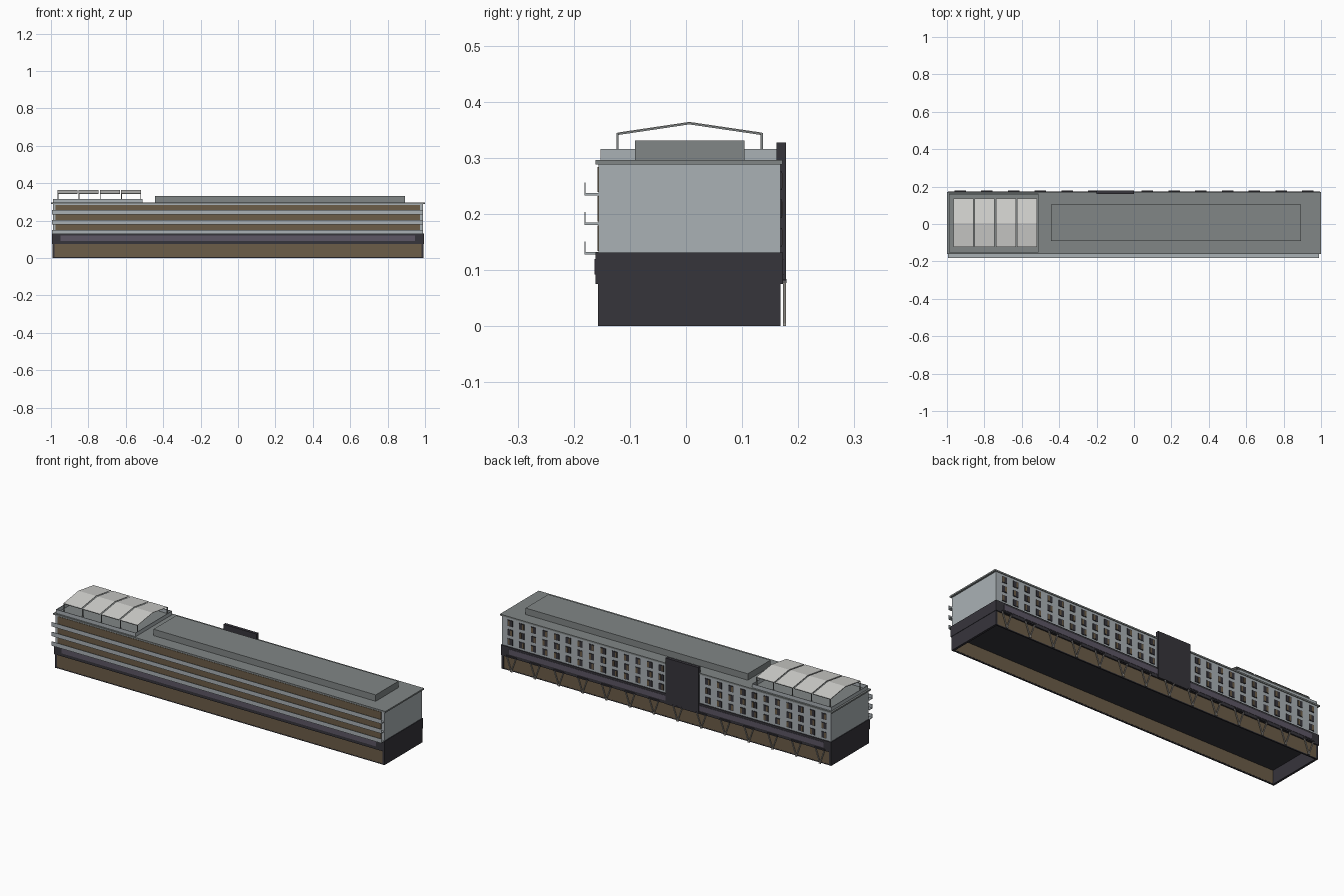
import bpy
import bmesh
from mathutils import Vector

old = bpy.data.objects.get("Cube")
if old:
    bpy.data.objects.remove(old)


def material(name, r, g, b):
    m = bpy.data.materials.new(name)
    m.use_nodes = True
    m.diffuse_color = (r, g, b, 1)
    bsdf = m.node_tree.nodes["Principled BSDF"]
    bsdf.inputs["Base Color"].default_value = (r, g, b, 1)
    bsdf.inputs["Roughness"].default_value = 0.8
    return m


wall = material("pale grey wall", 0.40, 0.44, 0.46)
roof = material("roof grey", 0.22, 0.24, 0.24)
dark = material("dark cladding", 0.037, 0.035, 0.044)
bronze = material("bronze glass", 0.15, 0.11, 0.065)
violet = material("violet glass", 0.11, 0.095, 0.13)
canopy = material("canopy white", 0.64, 0.64, 0.62)
steel = material("strut grey", 0.38, 0.36, 0.33)


class Part:
    """Collects boxes and bars into one object with one colour."""

    def __init__(self, name, mat):
        self.name, self.mat, self.bm = name, mat, bmesh.new()

    def box(self, x, y, z):
        lo, hi = Vector((x[0], y[0], z[0])), Vector((x[1], y[1], z[1]))
        verts = bmesh.ops.create_cube(self.bm, size=1)["verts"]
        bmesh.ops.scale(self.bm, vec=hi - lo, verts=verts)
        bmesh.ops.translate(self.bm, vec=(lo + hi) / 2, verts=verts)
        return self

    def bar(self, a, b, width):
        a, b = Vector(a), Vector(b)
        verts = bmesh.ops.create_cube(self.bm, size=1)["verts"]
        bmesh.ops.scale(self.bm, vec=(width, width, (b - a).length), verts=verts)
        turn = (b - a).to_track_quat("Z", "Y").to_matrix()
        bmesh.ops.rotate(self.bm, cent=(0, 0, 0), matrix=turn, verts=verts)
        bmesh.ops.translate(self.bm, vec=(a + b) / 2, verts=verts)
        return self

    def prism(self, profile, x0, x1):
        base = [self.bm.verts.new((x0, y, z)) for y, z in profile]
        face = self.bm.faces.new(base)
        new = bmesh.ops.extrude_face_region(self.bm, geom=[face])["geom"]
        verts = [v for v in new if isinstance(v, bmesh.types.BMVert)]
        bmesh.ops.translate(self.bm, vec=(x1 - x0, 0, 0), verts=verts)
        return self

    def finish(self):
        bmesh.ops.recalc_face_normals(self.bm, faces=self.bm.faces)
        mesh = bpy.data.meshes.new(self.name)
        self.bm.to_mesh(mesh)
        self.bm.free()
        mesh.materials.append(self.mat)
        bpy.context.collection.objects.link(bpy.data.objects.new(self.name, mesh))


# Ground floor: glass long sides and dark ends, open underneath
ground = Part("ground_floor_glass", bronze)
ground.box((-0.98, 0.98), (-0.155, -0.148), (0.004, 0.075))
ground.box((-0.98, 0.98), (0.16, 0.166), (0.004, 0.075))
ground.finish()
ends = Part("ground_floor_ends", dark)
sill = Part("ground_sill", dark)
for s in (-1, 1):
    ends.box(sorted((s * 0.98, s * 0.992)), (-0.157, 0.168), (0, 0.076))
for y in (-0.156, 0.16):
    sill.box((-0.98, 0.98), (y, y + 0.007), (0, 0.005))
ends.finish()
sill.finish()

# First floor band with a long window on each side
Part("first_floor_band", dark).box((-0.994, 0.994), (-0.161, 0.173), (0.075, 0.131)).finish()
strip = Part("band_windows", violet)
strip.box((-0.95, 0.945), (-0.163, -0.16), (0.092, 0.12))
strip.box((-0.95, 0.945), (0.172, 0.1745), (0.092, 0.12))
strip.finish()

# Upper floors
Part("upper_floors", wall).box((-0.99, 0.99), (-0.156, 0.168), (0.13, 0.29)).finish()
glazing = Part("front_glazing", bronze)
balcony = Part("balconies", wall)
for i in range(3):
    z = 0.13 + i * 0.0525
    glazing.box((-0.975, 0.972), (-0.158, -0.155), (z + 0.004, z + 0.049))
    balcony.box((-0.995, 0.99), (-0.181, -0.155), (z - 0.002, z + 0.002))
    balcony.box((-0.995, 0.99), (-0.181, -0.179), (z, z + 0.021))
glazing.finish()
balcony.finish()

# Rear windows: dark frames, each with a bronze half pane
frames = Part("rear_window_frames", dark)
panes = Part("rear_window_panes", bronze)
spacing = 0.07
for col in range(28):
    x = -0.95 + col * spacing
    if -0.225 < x < 0.025:
        continue
    for row in range(3):
        z = 0.142 + row * 0.0505
        frames.box((x - 0.015, x + 0.015), (0.167, 0.171), (z, z + 0.033))
        side = 1 if (col + row) % 2 else -1
        panes.box(sorted((x + side * 0.002, x + side * 0.013)), (0.17, 0.172), (z + 0.003, z + 0.03))
frames.finish()
panes.finish()

# Rear tower panel
Part("rear_tower_panel", dark).box((-0.2, 0), (0.161, 0.178), (0.076, 0.327)).finish()

# Rear V-shaped struts
struts = Part("rear_struts", steel)
for i in range(14):
    x = (i - 6.5) * 0.143
    for s in (-1, 1):
        struts.bar((x, 0.1755, 0.002), (x + s * 0.028, 0.1755, 0.08), 0.005)
    struts.box((x - 0.006, x + 0.006), (0.173, 0.178), (0, 0.005))
struts.finish()
caps = Part("strut_caps", dark)
for i in range(14):
    x = (i - 6.5) * 0.143
    caps.box((x - 0.03, x + 0.03), (0.172, 0.179), (0.077, 0.084))
caps.finish()

# Roof slab and plant room
Part("roof_slab", roof).box((-1, 1), (-0.161, 0.172), (0.288, 0.296)).finish()
Part("roof_plant_room", roof).box((-0.445, 0.893), (-0.091, 0.104), (0.295, 0.331)).finish()

# Roof terrace parapet
parapet = Part("terrace_parapet", wall)
for y in (-0.152, 0.159):
    parapet.box((-0.99, -0.51), (y, y + 0.003), (0.295, 0.316))
for x in (-0.99, -0.513):
    parapet.box((x, x + 0.003), (-0.152, 0.162), (0.295, 0.316))
parapet.finish()

# Four pitched canopies on posts, with frames along the gables
sheets = Part("canopy_sheets", canopy)
posts = Part("canopy_frames", roof)
eaves, ridge = ((-0.122, 0.345), (0.135, 0.345)), (0.006, 0.364)
for i in range(4):
    x0 = -0.965 + i * 0.1135
    x1 = x0 + 0.106
    top = [eaves[0], ridge, eaves[1]]
    sheets.prism(top + [(y, z - 0.002) for y, z in reversed(top)], x0, x1)
    for y, z in eaves:
        posts.bar((x0 + 0.002, y, 0.294), (x0 + 0.002, y, z - 0.001), 0.004)
        posts.bar((x0 + 0.002, y, z - 0.003), (x0 + 0.002, ridge[0], ridge[1] - 0.003), 0.003)
        posts.bar((x0, y, z - 0.002), (x1, y, z - 0.002), 0.003)
for y, z in eaves:
    posts.bar((x1 - 0.002, y, 0.294), (x1 - 0.002, y, z - 0.001), 0.004)
posts.finish()
sheets.finish()
